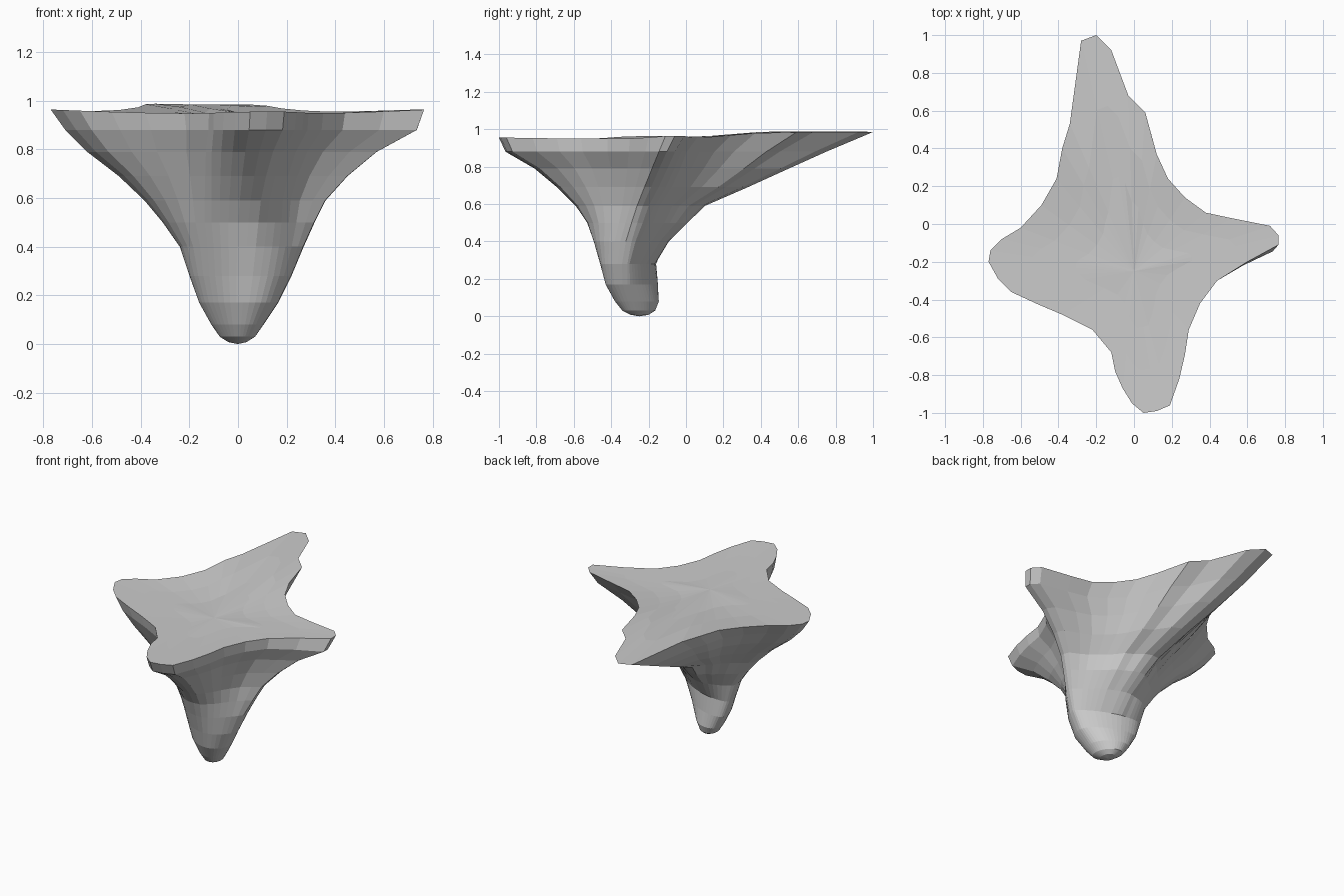
import bpy, bmesh, math

if "Cube" in bpy.data.objects:
    bpy.data.objects.remove(bpy.data.objects["Cube"])

# Four-armed top outline, counter-clockwise from the right arm
OUTLINE = [
    (.765, -.06), (.72, -.01), (.52, .03), (.38, .06), (.27, .14), (.18, .24),
    (.12, .37), (.06, .59), (-.03, .68), (-.12, .92), (-.20, 1.0), (-.28, .97),
    (-.34, .53), (-.38, .40), (-.41, .24), (-.49, .10), (-.60, -.02), (-.70, -.08),
    (-.76, -.14), (-.77, -.20), (-.72, -.29), (-.65, -.36), (-.52, -.42), (-.38, -.48),
    (-.22, -.56), (-.12, -.68), (-.10, -.78), (-.06, -.87), (-.01, -.95), (.05, -1.0),
    (.12, -.99), (.19, -.96), (.24, -.82), (.27, -.69), (.29, -.56), (.35, -.42),
    (.44, -.30), (.60, -.20), (.765, -.11)]
CY = -.25                                   # stem axis in y

# z, right reach, left reach, back y, front y, roundness, shear
RINGS = [
    (.88, .735, .71, .75, -.965, .03, 0), (.79, .57, .62, .55, -.81, .12, 0),
    (.69, .45, .49, .33, -.69, .25, .03), (.59, .36, .385, .10, -.59, .42, .08),
    (.50, .315, .31, .01, -.53, .60, .14), (.40, .27, .24, -.09, -.495, .78, .22),
    (.28, .22, .20, -.155, -.46, .92, .32), (.17, .165, .16, -.15, -.43, 1, .38),
    (.08, .105, .11, -.145, -.38, 1, .4), (.03, .07, .075, -.165, -.34, 1, .4),
    (.008, .035, .04, -.20, -.295, 1, .2)]


def top_z(x, y):
    """Gently rolling height of the top surface."""
    t = min(max((y + .1) / .6, 0), 1)
    return .943 + .041 * t * t * (3 - 2 * t) + .035 * x * x + (.012 * y * y if y < 0 else 0)


def section(ring):
    """Arms scaled to the ring's reach, blended towards a sheared oval."""
    z, right, left, back, front, k, shear = ring
    pts = []
    for i, (x, y) in enumerate(OUTLINE):
        dy = y - CY
        a = 2 * math.pi * i / len(OUTLINE)
        # scaled star
        sx = x * (right / .765 if x > 0 else left / .77)
        sy = dy * ((back - CY) / 1.25 if dy > 0 else (CY - front) / .75)
        # oval whose left end swings back
        ox = math.cos(a) * (right if math.cos(a) > 0 else left)
        reach = back - CY if math.sin(a) > 0 else CY - front
        side = shear * (left if math.sin(a) > 0 else right)
        oy = math.sin(a) * math.sqrt(reach ** 2 - side ** 2) - shear * ox
        pts.append((sx + (ox - sx) * k, CY + sy + (oy - sy) * k, z))
    return pts


bm = bmesh.new()
n = len(OUTLINE)


def add_ring(pts):
    return [bm.verts.new(p) for p in pts]


def bridge(a, b):
    for i in range(n):
        j = (i + 1) % n
        bm.faces.new((a[i], b[i], b[j], a[j]))


def cap(ring, point):
    v = bm.verts.new(point)
    for i in range(n):
        bm.faces.new((ring[i], v, ring[(i + 1) % n]))


# Underside and stem
rim = add_ring([(x, y, top_z(x, y)) for x, y in OUTLINE])
prev = rim
for r in RINGS:
    cur = add_ring(section(r))
    bridge(prev, cur)
    prev = cur
cap(prev, (0, CY, 0))

# Top surface
prev = rim
for s in (.7, .4):
    pts = [(x * s, CY + (y - CY) * s) for x, y in OUTLINE]
    cur = add_ring([(x, y, top_z(x, y)) for x, y in pts])
    bridge(prev, cur)
    prev = cur
cap(prev, (0, CY, .95))

bmesh.ops.recalc_face_normals(bm, faces=bm.faces)
mesh = bpy.data.meshes.new("floating_rock")
bm.to_mesh(mesh)
bm.free()
rock = bpy.data.objects.new("floating_rock", mesh)
bpy.context.collection.objects.link(rock)
